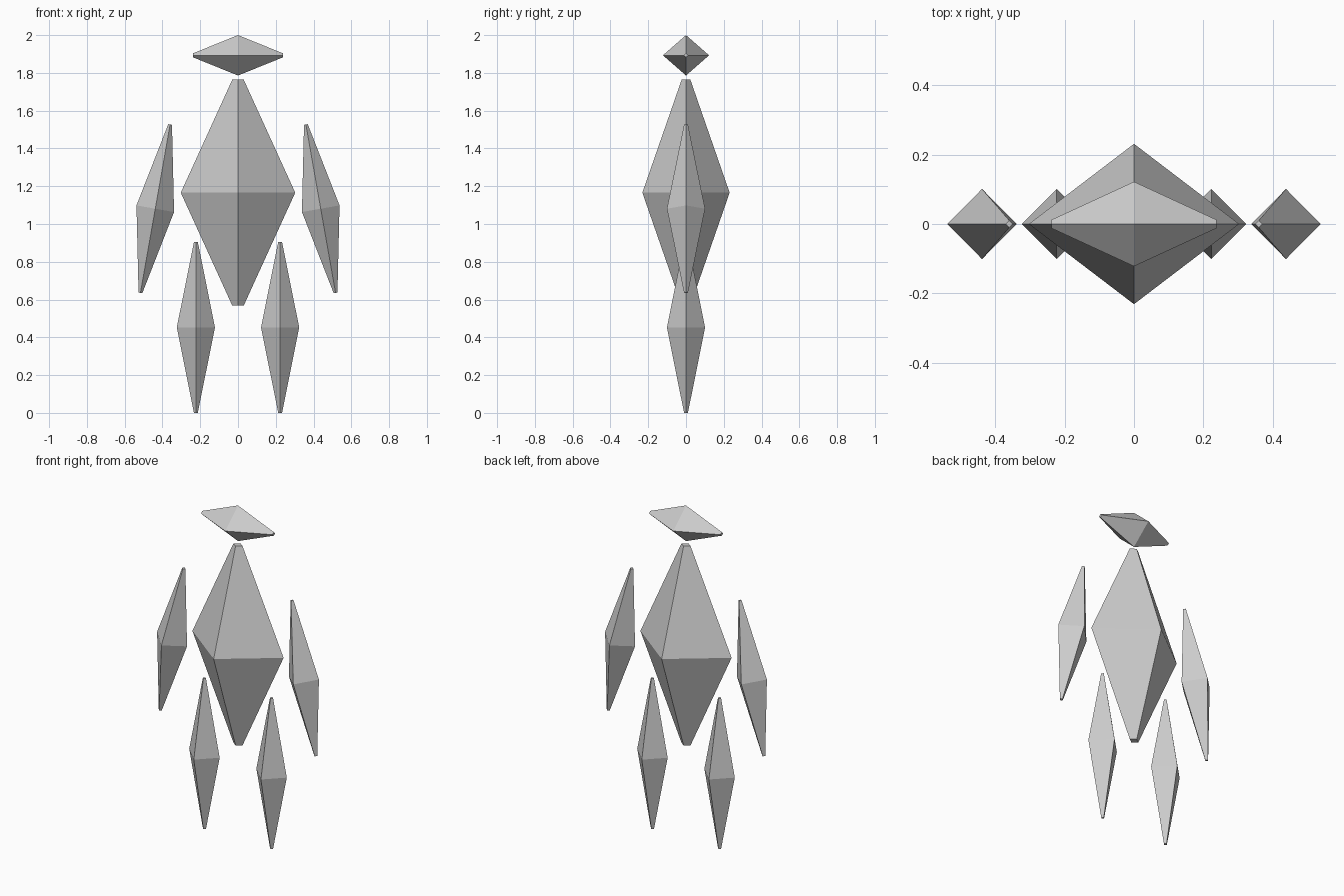
import bpy, bmesh
from math import radians
from mathutils import Matrix

if "Cube" in bpy.data.objects:
    bpy.data.objects.remove(bpy.data.objects["Cube"])

TIP = 0.1  # blunt tip size relative to the middle ring


def crystal(name, loc, rx, ry, half, tilt=0):
    """Four-sided double taper along local z with blunt ends, tilted about y."""
    bm = bmesh.new()
    rings = []
    for z, s in ((-half, TIP), (0, 1), (half, TIP)):
        rings.append([bm.verts.new((x * rx * s, y * ry * s, z))
                      for x, y in ((1, 0), (0, 1), (-1, 0), (0, -1))])
    for low, high in zip(rings, rings[1:]):
        for i in range(4):
            j = (i + 1) % 4
            bm.faces.new((low[i], low[j], high[j], high[i]))
    bm.faces.new(rings[0][::-1])
    bm.faces.new(rings[-1])
    bm.transform(Matrix.Rotation(radians(tilt), 4, 'Y'))
    mesh = bpy.data.meshes.new(name)
    bm.to_mesh(mesh)
    bm.free()
    obj = bpy.data.objects.new(name, mesh)
    obj.location = loc
    bpy.context.collection.objects.link(obj)
    return obj


# Torso and sideways head
crystal("torso", (0, 0, 1.166), 0.303, 0.231, 0.598)
crystal("head", (0, 0, 1.893), 0.107, 0.122, 0.238, tilt=90)

# Arms lean inward at the top, legs hang straight
for side, label in ((-1, "left"), (1, "right")):
    crystal(label + "_arm", (side * 0.438, 0, 1.081), 0.101, 0.101, 0.4525, tilt=-10 * side)
    crystal(label + "_leg", (side * 0.223, 0, 0.4525), 0.101, 0.101, 0.4525)
